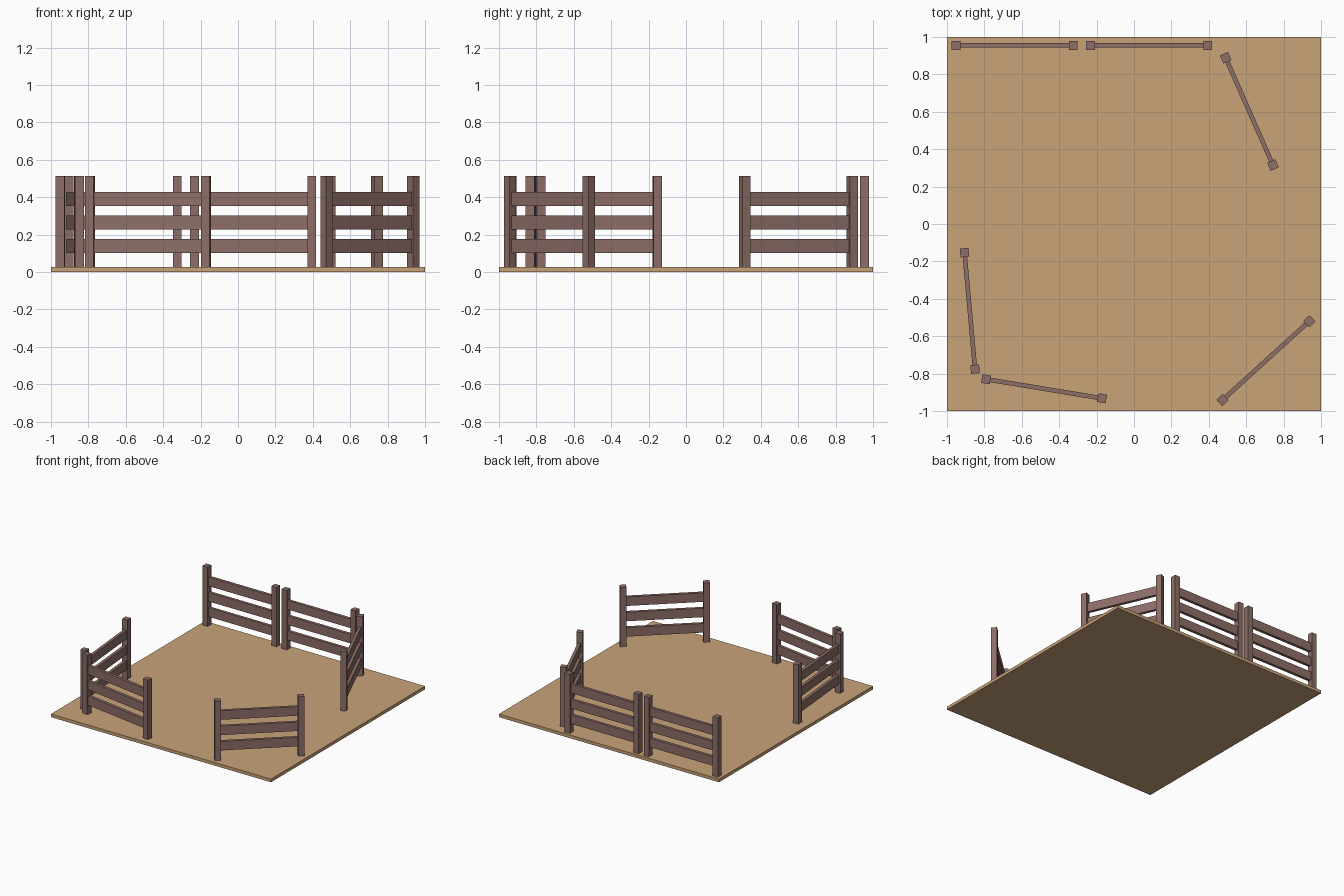
import bpy
from math import atan2, hypot
from mathutils import Matrix

if "Cube" in bpy.data.objects:
    bpy.data.objects.remove(bpy.data.objects["Cube"])


def material(name, rgb):
    m = bpy.data.materials.new(name)
    m.diffuse_color = (*rgb, 1)
    m.use_nodes = True
    m.node_tree.nodes["Principled BSDF"].inputs["Base Color"].default_value = m.diffuse_color
    return m


wood = material("fence_wood", (0.266, 0.156, 0.138))
soil = material("sandy_ground", (0.58, 0.366, 0.19))


def box(name, size, center, mat, angle=0.0):
    bpy.ops.mesh.primitive_cube_add(size=1, location=center, rotation=(0, 0, angle))
    ob = bpy.context.object
    ob.name = name
    ob.data.transform(Matrix.Diagonal((*size, 1)))
    ob.data.materials.append(mat)
    return ob


GROUND = 0.026      # ground thickness
TOP = 0.514         # top of posts
POST = 0.047        # post width
RAIL = (0.024, 0.074)  # rail thickness, height
RAIL_Z = (0.139, 0.265, 0.391)

# ground slab
box("ground", (2, 2, GROUND), (0, 0, GROUND / 2), soil)


# fence section: two posts joined by three rails
def fence(i, a, b):
    angle = atan2(b[1] - a[1], b[0] - a[0])
    length = hypot(b[0] - a[0], b[1] - a[1])
    mid = ((a[0] + b[0]) / 2, (a[1] + b[1]) / 2)
    for j, p in enumerate((a, b)):
        box(f"fence_{i}_post_{j + 1}", (POST, POST, TOP - GROUND),
            (*p, (TOP + GROUND) / 2), wood, angle)
    for j, z in enumerate(RAIL_Z):
        box(f"fence_{i}_rail_{j + 1}", (length - POST, *RAIL), (*mid, z), wood, angle)


# post centres of every section
sections = [
    ((-0.951, 0.955), (-0.325, 0.955)),
    ((-0.232, 0.955), (0.394, 0.955)),
    ((0.490, 0.889), (0.743, 0.315)),
    ((-0.906, -0.153), (-0.850, -0.776)),
    ((-0.791, -0.830), (-0.171, -0.932)),
    ((0.473, -0.941), (0.937, -0.520)),
]
for i, (a, b) in enumerate(sections, 1):
    fence(i, a, b)
